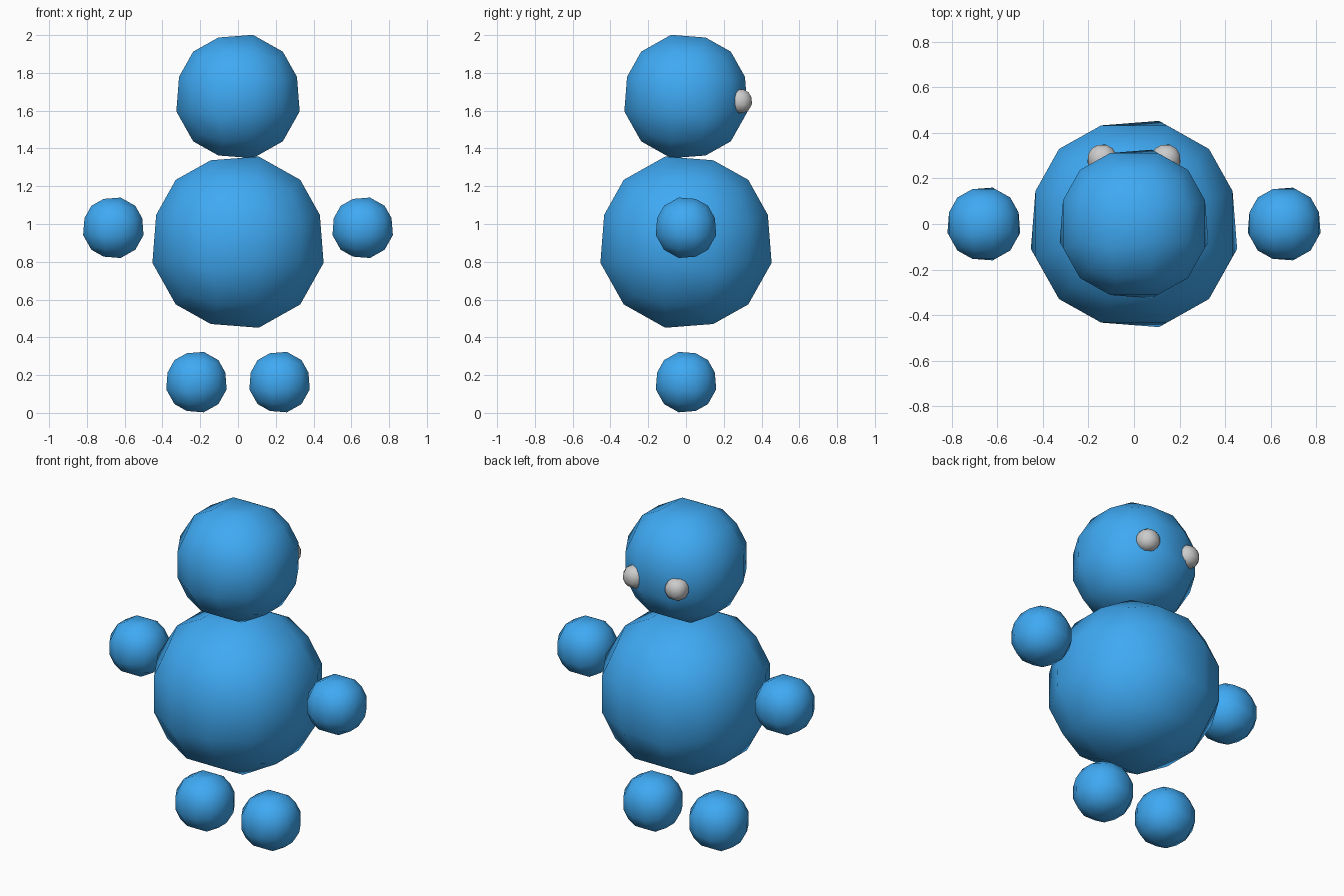
import bpy, bmesh

if "Cube" in bpy.data.objects:
    bpy.data.objects.remove(bpy.data.objects["Cube"])

blue = bpy.data.materials.new("blue")
blue.diffuse_color = (0.05, 0.40, 0.90, 1)
blue.use_nodes = True
blue.node_tree.nodes["Principled BSDF"].inputs["Base Color"].default_value = blue.diffuse_color


def ball_mesh(name, mat=None):
    """Low-poly unit ball: a 3x3 cube sphere with one off-centre peak per side."""
    bm = bmesh.new()
    bmesh.ops.create_cube(bm, size=2)
    bmesh.ops.subdivide_edges(bm, edges=bm.edges[:], cuts=2, use_grid_fill=True)
    lean = (1, -1, -1)
    for v in bm.verts:
        inner = [i for i in range(3) if abs(v.co[i]) < 0.9]
        if len(inner) == 2 and all(v.co[i] * lean[i] > 0 for i in inner):
            for i in inner:
                v.co[i] = 0.242 * lean[i]
        v.co.normalize()
    for f in bm.faces:
        f.smooth = True
    bmesh.ops.recalc_face_normals(bm, faces=bm.faces[:])
    me = bpy.data.meshes.new(name)
    bm.to_mesh(me)
    bm.free()
    if mat:
        me.materials.append(mat)
    return me


blue_ball = ball_mesh("blue_ball", blue)
grey_ball = ball_mesh("grey_ball")


def ball(name, mesh, loc, r):
    ob = bpy.data.objects.new(name, mesh)
    ob.location = loc
    ob.scale = (r, r, r)
    bpy.context.collection.objects.link(ob)


# Body and head
ball("body", blue_ball, (0, 0, 0.904), 0.479)
ball("head", blue_ball, (0, 0, 1.675), 0.345)

# Paired parts; the eyes sit on the +y side
for side, s in (("left", -1), ("right", 1)):
    ball(side + "_hand", blue_ball, (s * 0.66, 0, 0.98), 0.169)
    ball(side + "_foot", blue_ball, (s * 0.22, 0, 0.163), 0.169)
    ball(side + "_eye", grey_ball, (s * 0.14, 0.285, 1.65), 0.068)
